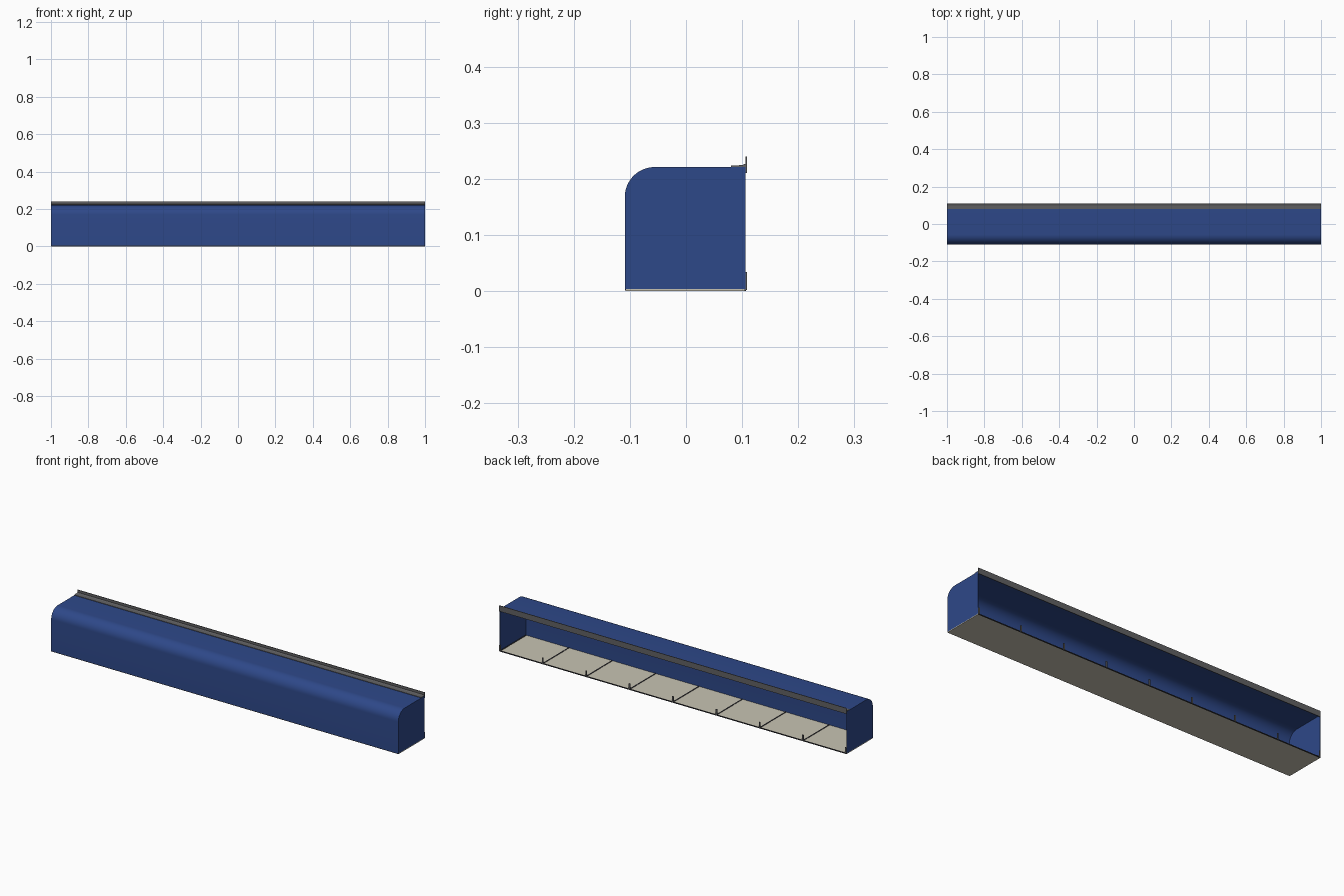
import bpy, bmesh, math

cube = bpy.data.objects.get("Cube")
if cube:
    bpy.data.objects.remove(cube, do_unlink=True)


def material(name, rgb):
    m = bpy.data.materials.new(name)
    m.use_nodes = True
    m.diffuse_color = (*rgb, 1)
    m.node_tree.nodes["Principled BSDF"].inputs["Base Color"].default_value = (*rgb, 1)
    return m


BLUE = material("blue_sheet", (0.027, 0.065, 0.25))
BEIGE = material("beige_board", (0.58, 0.55, 0.45))
GREY = material("grey_metal", (0.12, 0.12, 0.125))
DARK = material("dark_metal", (0.03, 0.03, 0.035))


def extrude(name, profile, x0, x1, mat, smooth=False):
    """Sweep a closed (y, z) profile from x0 to x1."""
    bm = bmesh.new()
    face = bm.faces.new([bm.verts.new((x0, y, z)) for y, z in profile])
    out = bmesh.ops.extrude_face_region(bm, geom=[face])
    moved = [v for v in out["geom"] if isinstance(v, bmesh.types.BMVert)]
    bmesh.ops.translate(bm, verts=moved, vec=(x1 - x0, 0, 0))
    bmesh.ops.recalc_face_normals(bm, faces=bm.faces)
    me = bpy.data.meshes.new(name)
    bm.to_mesh(me)
    bm.free()
    me.materials.append(mat)
    ob = bpy.data.objects.new(name, me)
    bpy.context.collection.objects.link(ob)
    if smooth:
        bpy.ops.object.select_all(action="DESELECT")
        ob.select_set(True)
        bpy.context.view_layer.objects.active = ob
        bpy.ops.object.shade_smooth_by_angle(angle=math.radians(30))
    return ob


def rect(y0, y1, z0, z1):
    return [(y0, z0), (y1, z0), (y1, z1), (y0, z1)]


FRONT, BACK, TOP, FLOOR, RADIUS, SHEET = -0.109, 0.106, 0.221, 0.004, 0.053, 0.002


def outline(inset):
    """Front wall, rounded shoulder and roof line, from bottom to back."""
    r = RADIUS - inset
    cy, cz = FRONT + RADIUS, TOP - RADIUS
    arc = [(cy - r * math.cos(a), cz + r * math.sin(a))
           for a in (math.pi / 2 * i / 12 for i in range(13))]
    return [(FRONT + inset, FLOOR)] + arc + [(BACK, TOP - inset)]


# Cover panels, floor boards and cross ribs along the length
PANELS, STEP = 8, 0.25
shell = outline(0) + outline(SHEET)[::-1]
for i in range(PANELS):
    x = -1 + i * STEP
    extrude(f"cover_panel_{i + 1}", shell, x, x + STEP, BLUE, smooth=True)
    extrude(f"floor_board_{i + 1}", rect(FRONT + 0.002, BACK - 0.002, 0, FLOOR),
            x, x + STEP, BEIGE)

# Closed ends
for side, x in (("right", -1), ("left", 1 - SHEET)):
    extrude(f"end_cap_{side}", outline(0) + [(BACK, FLOOR)], x, x + SHEET, BLUE)

# Ribs across the floor, each with a small upright fixing tab at the back
for i in range(PANELS + 1):
    x = -1 + i * STEP
    x = max(-0.996, min(0.996, x))
    extrude(f"floor_rib_{i + 1}", rect(FRONT + 0.002, BACK, 0.0005, 0.0055),
            x - 0.003, x + 0.003, DARK)
    extrude(f"fixing_tab_{i + 1}", rect(0.1055, 0.109, 0.002, 0.034),
            x - 0.004, x + 0.004, GREY)
    extrude(f"tab_foot_{i + 1}",
            [(0.098, 0.004), (0.107, 0.004), (0.107, 0.011), (0.1, 0.008)],
            x - 0.003, x + 0.003, GREY)

# Thin edge strips along the floor
extrude("floor_front_edge", rect(FRONT, FRONT + 0.002, 0.001, FLOOR), -1, 1, DARK)
extrude("floor_back_edge", rect(BACK - 0.002, BACK + 0.001, 0, 0.005), -1, 1, DARK)

# Top rail: upright wall strip with a sloping flange resting on the cover
extrude("rail_upright", rect(0.106, 0.109, 0.21, 0.24), -1, 1, GREY)
extrude("rail_flange",
        [(0.08, 0.2212), (0.106, 0.2215), (0.106, 0.227), (0.1, 0.2245), (0.08, 0.2235)],
        -1, 1, GREY)
